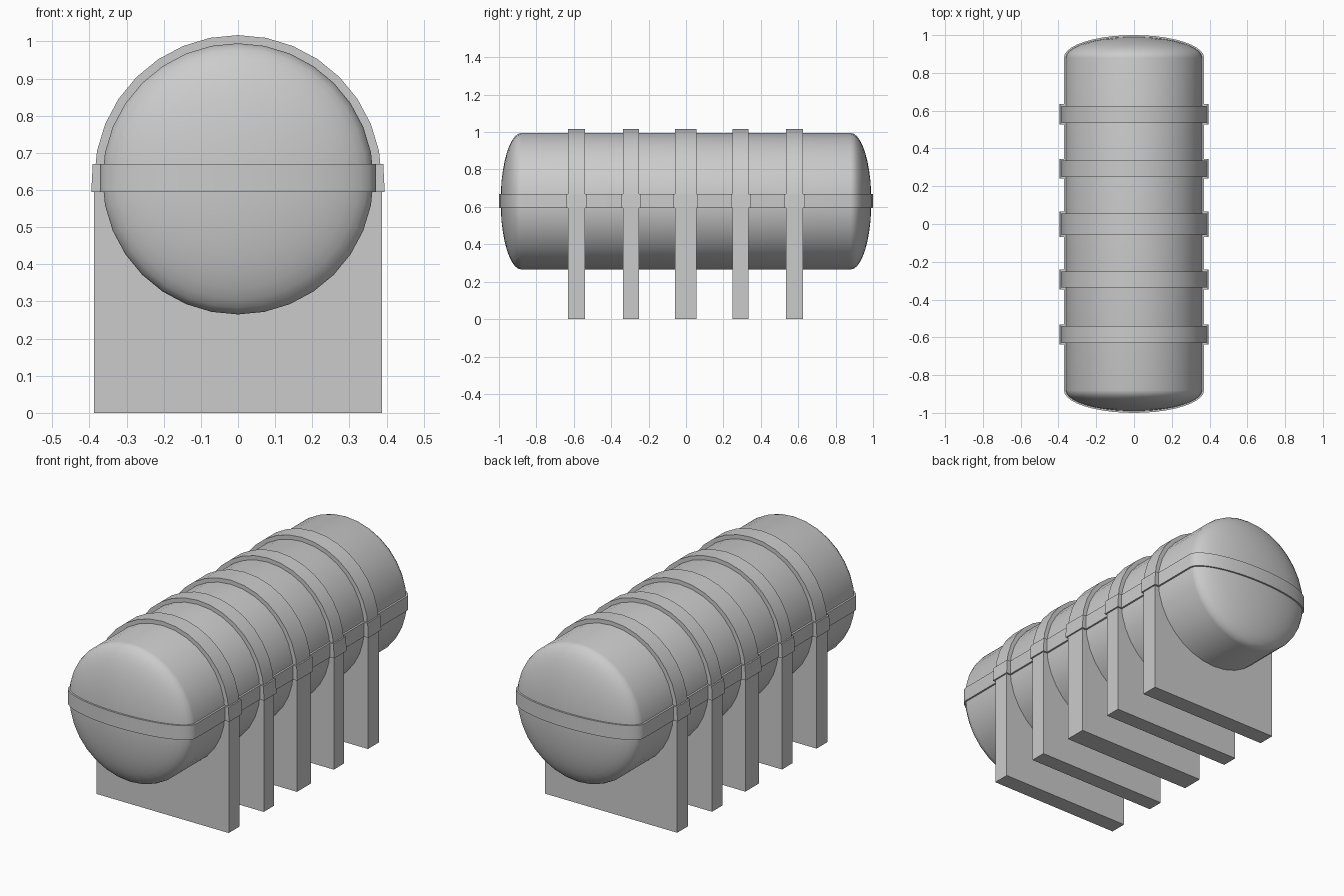
import bpy, bmesh
from math import sin, cos, pi

if "Cube" in bpy.data.objects:
    bpy.data.objects.remove(bpy.data.objects["Cube"])

R, ZC = 0.365, 0.63          # tank radius and axis height
Z0, Z1 = 0.594, 0.67         # girdle band heights
SEG = 32


def finish(name, bm, smooth=True):
    bmesh.ops.recalc_face_normals(bm, faces=bm.faces)
    me = bpy.data.meshes.new(name)
    bm.to_mesh(me)
    bm.free()
    ob = bpy.data.objects.new(name, me)
    bpy.context.collection.objects.link(ob)
    if smooth:
        bpy.ops.object.select_all(action='DESELECT')
        ob.select_set(True)
        bpy.context.view_layer.objects.active = ob
        bpy.ops.object.shade_smooth_by_angle(angle=0.6)
    return ob


def prism(name, pts, y0, y1, smooth=False):
    """Extrude an (x, z) outline along y."""
    bm = bmesh.new()
    f = bm.faces.new([bm.verts.new((x, y0, z)) for x, z in pts])
    new = bmesh.ops.extrude_face_region(bm, geom=[f])["geom"]
    bmesh.ops.translate(bm, vec=(0, y1 - y0, 0),
                        verts=[v for v in new if isinstance(v, bmesh.types.BMVert)])
    return finish(name, bm, smooth)


def arc(r, a0, a1, n):
    return [(r * cos(a0 + (a1 - a0) * i / n), ZC + r * sin(a0 + (a1 - a0) * i / n))
            for i in range(n + 1)]


def dome(r, straight, depth, n=10):
    """Half-ellipse end profile as (radius, y), from rim to pole."""
    return [(r * cos(pi / 2 * i / n), straight + depth * sin(pi / 2 * i / n))
            for i in range(n)] + [(0, straight + depth)]


# Tank body: lathed capsule with shallow domed ends
half = dome(R, 0.88, 0.111)
profile = [(r, -y) for r, y in reversed(half)] + half
bm = bmesh.new()
vs = [bm.verts.new((r, y, ZC)) for r, y in profile]
es = [bm.edges.new(p) for p in zip(vs, vs[1:])]
bmesh.ops.spin(bm, geom=vs + es, cent=(0, 0, ZC), axis=(0, 1, 0),
               angle=2 * pi, steps=SEG, use_duplicate=False)
bmesh.ops.remove_doubles(bm, verts=bm.verts, dist=1e-4)
finish("tank", bm)

# Horizontal girdle band following the tank outline
q = dome(R + 0.006, 0.88, 0.12)
end = q + [(-x, y) for x, y in reversed(q[:-1])]
outline = end + [(-x, -y) for x, y in end]
inner = [(x * 0.95, y * 0.98) for x, y in outline]
bm = bmesh.new()
loops = [[bm.verts.new((x, y, z)) for x, y in pts]
         for pts, z in ((outline, Z0), (outline, Z1), (inner, Z1), (inner, Z0))]
n = len(outline)
for k in range(4):
    a, b = loops[k], loops[(k + 1) % 4]
    for i in range(n):
        j = (i + 1) % n
        bm.faces.new((a[i], a[j], b[j], b[i]))
finish("girdle_band", bm)

# Saddles, straps and side clamps at each support position
W = 0.387
for k, (y0, y1) in enumerate([(-0.63, -0.54), (-0.337, -0.251), (-0.059, 0.056),
                              (0.249, 0.335), (0.535, 0.626)]):
    cradle = arc(R - 0.01, pi, 2 * pi, SEG // 2)
    prism(f"saddle_{k}", [(W, 0), (W, ZC), *reversed(cradle), (-W, ZC), (-W, 0)], y0, y1)
    strap = arc(W, 0, pi, SEG // 2) + arc(R - 0.01, pi, 0, SEG // 2)
    prism(f"strap_{k}", strap, y0, y1, True)
    for side, s in (("right", 1), ("left", -1)):
        prism(f"clamp_{side}_{k}", [(s * 0.35, Z0), (s * 0.395, Z0),
                                    (s * 0.391, Z1), (s * 0.35, Z1)], y0 - 0.009, y1 + 0.009)
